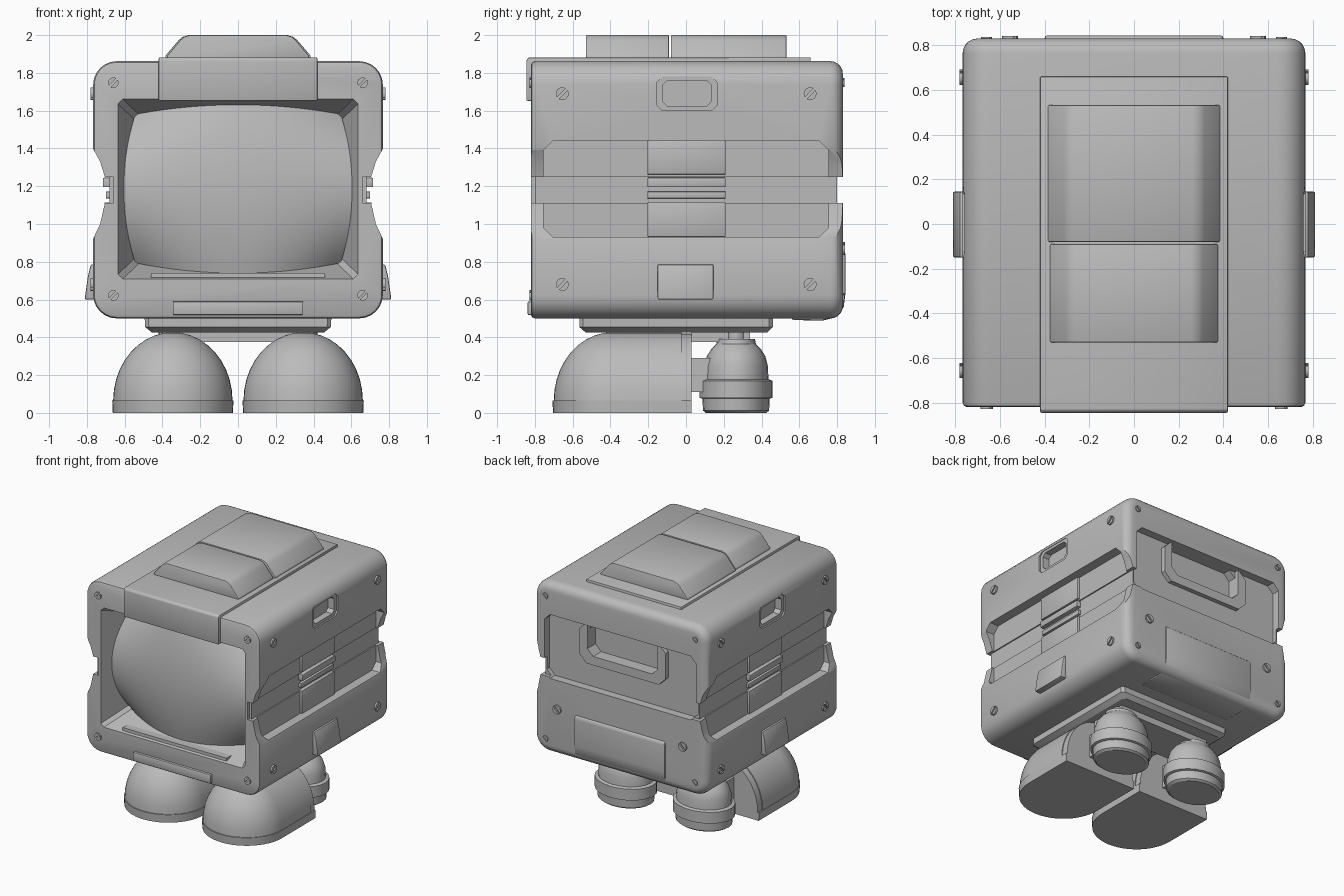
import bpy, bmesh
from math import sin, cos, pi

cube = bpy.data.objects.get("Cube")
if cube:
    bpy.data.objects.remove(cube, do_unlink=True)

grey = bpy.data.materials.new("light_grey")
grey.use_nodes = True
grey.diffuse_color = (0.5, 0.5, 0.5, 1)
grey.node_tree.nodes["Principled BSDF"].inputs["Base Color"].default_value = (0.5, 0.5, 0.5, 1)
parts = []


def finish(name, bm, keep=True):
    bmesh.ops.recalc_face_normals(bm, faces=bm.faces)
    mesh = bpy.data.meshes.new(name)
    bm.to_mesh(mesh)
    bm.free()
    mesh.materials.append(grey)
    ob = bpy.data.objects.new(name, mesh)
    bpy.context.collection.objects.link(ob)
    if keep:
        parts.append(ob)
    return ob


def loft(name, rings, keep=True, bevel=0):
    """Closed skin through rings of equal point count, capped at both ends."""
    bm = bmesh.new()
    loops = [[bm.verts.new(p) for p in ring] for ring in rings]
    n = len(loops[0])
    for a, b in zip(loops, loops[1:]):
        for i in range(n):
            j = (i + 1) % n
            bm.faces.new((a[i], a[j], b[j], b[i]))
    bm.faces.new(loops[0][::-1])
    bm.faces.new(loops[-1])
    if bevel:
        bmesh.ops.recalc_face_normals(bm, faces=bm.faces)
        edges = [e for e in bm.edges if e.calc_face_angle() > 0.6]
        bmesh.ops.bevel(bm, geom=edges, offset=bevel, segments=2, profile=0.5,
                        affect='EDGES', clamp_overlap=True)
    return finish(name, bm, keep)


def prism(name, pts, axis, a, b, keep=True, bevel=0):
    place = {'x': lambda p, d: (d, p[0], p[1]),
             'y': lambda p, d: (p[0], d, p[1]),
             'z': lambda p, d: (p[0], p[1], d)}[axis]
    return loft(name, [[place(p, d) for p in pts] for d in (a, b)], keep, bevel)


def rect(u0, u1, v0, v1, c=0.0):
    """Rectangle with chamfered corners."""
    if not c:
        return [(u0, v0), (u1, v0), (u1, v1), (u0, v1)]
    return [(u0 + c, v0), (u1 - c, v0), (u1, v0 + c), (u1, v1 - c),
            (u1 - c, v1), (u0 + c, v1), (u0, v1 - c), (u0, v0 + c)]


def round_rect(u, v0, v1, r, steps=6):
    pts = []
    for k, (cu, cv) in enumerate([(u - r, v1 - r), (r - u, v1 - r), (r - u, v0 + r), (u - r, v0 + r)]):
        for i in range(steps + 1):
            t = pi / 2 * (k + i / steps)
            pts.append((cu + r * cos(t), cv + r * sin(t)))
    return pts


def cut(target, cutter):
    mod = target.modifiers.new("cut", 'BOOLEAN')
    mod.operation, mod.solver, mod.object = 'DIFFERENCE', 'EXACT', cutter
    bpy.context.view_layer.objects.active = target
    bpy.ops.object.modifier_apply(modifier=mod.name)
    bpy.data.objects.remove(cutter, do_unlink=True)


# Main shell, softly rounded at the front and more at the back
def shell_ring(y, inset):
    return [(x, y, z) for x, z in round_rect(0.767 - inset, 0.5 + inset, 1.862 - inset, 0.125 - inset)]

back = [(0.765 + 0.065 * sin(t), 0.065 * (1 - cos(t))) for t in [pi / 2 * i / 5 for i in range(6)]]
body = loft("body_shell", [shell_ring(y, i) for y, i in [(-0.82, 0.018), (-0.814, 0.006), (-0.80, 0)] + back])

# Tapered screen opening
def opening(x, z0, z1, y):
    return [(u, y, v) for u, v in rect(-x, x, z0, z1, 0.025)]

cut(body, loft("opening_cutter", [opening(0.643, 0.702, 1.668, -0.84),
                                  opening(0.54, 0.80, 1.57, -0.55)], False))

# Recessed sides, waist band and handle slots
for s in (-1, 1):
    cut(body, prism("side_cutter", rect(-0.755, 0.755, 0.93, 1.44, 0.05), 'x', s * 0.69, s * 0.95, False))
    taper = [(0.68, 1.11), (0.705, 1.11), (0.73, 1.0), (0.768, 0.92), (0.9, 0.92),
             (0.9, 1.40), (0.768, 1.40), (0.73, 1.33), (0.705, 1.25), (0.68, 1.25)]
    cut(body, prism("band_cutter", [(s * x, z) for x, z in taper], 'y', -0.95, 0.95, False))
    cut(body, prism("front_band_cutter", rect(s * 0.66, s * 0.9, 1.11, 1.25), 'y', -0.9, -0.80, False))
    cut(body, prism("slot_rim_cutter", rect(-0.155, 0.165, 1.60, 1.78, 0.03), 'x', s * 0.755, s * 0.9, False))
    cut(body, prism("slot_cutter", rect(-0.125, 0.135, 1.625, 1.76, 0.025), 'x', s * 0.70, s * 0.9, False))

# Recessed back with a window
cut(body, prism("back_cutter", rect(-0.67, 0.67, 1.10, 1.61, 0.05), 'y', 0.765, 0.95, False))
cut(body, prism("back_band_cutter", rect(-0.9, 0.9, 1.11, 1.25), 'y', 0.80, 0.95, False))
cut(body, prism("window_cutter", rect(-0.31, 0.31, 1.36, 1.61, 0.05), 'y', 0.70, 0.9, False))
frame = prism("back_window_frame", rect(-0.38, 0.38, 1.29, 1.615, 0.06), 'y', 0.76, 0.80)
cut(frame, prism("frame_cutter", rect(-0.31, 0.31, 1.36, 1.7, 0.05), 'y', 0.7, 0.9, False))

# Bulging picture tube
bm = bmesh.new()
N = 20
grid = []
for i in range(N + 1):
    row = []
    for j in range(N + 1):
        u, v = 2 * i / N - 1, 2 * j / N - 1
        row.append(bm.verts.new((0.605 * u * (1 - 0.1 * v * v),
                                 -0.79 + 0.06 * (u * u + v * v) + 0.09 * u * u * v * v,
                                 1.187 + 0.447 * v * (1 - 0.12 * u * u))))
    grid.append(row)
for i in range(N):
    for j in range(N):
        bm.faces.new((grid[i][j], grid[i + 1][j], grid[i + 1][j + 1], grid[i][j + 1]))
finish("screen", bm)

# Front trim
prism("lower_lip_bar", rect(-0.46, 0.46, 0.70, 0.74), 'y', -0.80, -0.74)
prism("front_tab", rect(-0.345, 0.345, 0.518, 0.59), 'y', -0.838, -0.78, bevel=0.006)

# Brow and roof strip
prism("brow_and_roof_strip", [(-0.845, 1.652), (-0.845, 1.868), (-0.832, 1.882), (0.66, 1.882),
                              (0.66, 1.80), (-0.75, 1.80), (-0.75, 1.652)], 'x', -0.42, 0.42, bevel=0.006)

# Two raised roof covers
half = [(0.385, 1.87), (0.385, 1.89), (0.315, 1.972), (0.295, 1.99), (0.262, 2.0)]
for name, y0, y1, k in (("front_roof_cover", -0.53, -0.09, 0.975), ("rear_roof_cover", -0.08, 0.532, 1.0)):
    prism(name, [(x * k, z) for x, z in half] + [(-x * k, z) for x, z in half[::-1]], 'y', y0, y1, bevel=0.006)

# Side panel column and clips
for s, side in ((1, "left"), (-1, "right")):
    for name, z0, z1, out in (("upper", 1.262, 1.44, 0.708), ("lower", 0.932, 1.115, 0.708),
                              ("bar_a", 1.135, 1.172, 0.70), ("bar_b", 1.195, 1.245, 0.715)):
        prism(f"{side}_column_{name}", rect(-0.205, 0.21, z0, z1), 'x', s * 0.66, s * out, bevel=0.005)
    prism(f"{side}_clip", [(s * x, z) for x, z in [(0.74, 0.60), (0.812, 0.60), (0.795, 0.72), (0.78, 0.785),
                                                   (0.74, 0.79)]], 'y', -0.15, 0.145, bevel=0.008)

# Wrapped plate at the lower back
prism("lower_back_plate", [(0.55, 0.54), (0.56, 0.492), (0.72, 0.488), (0.79, 0.505), (0.835, 0.56), (0.844, 0.63),
                           (0.844, 0.85), (0.83, 0.87), (0.78, 0.87)], 'x', -0.4, 0.4, bevel=0.012)

# Slotted screws, each made of two half discs
def screw(name, axis, u, v, d0, d1, r=0.028, tilt=0.8):
    for half_turn in (0, pi):
        arc = [(r * cos(t), r * sin(t)) for t in [half_turn + 0.2 + (pi - 0.4) * i / 8 for i in range(9)]]
        pts = [(u + p * cos(tilt) - q * sin(tilt), v + p * sin(tilt) + q * cos(tilt)) for p, q in arc]
        prism(name, pts, axis, d0, d1)

for s in (-1, 1):
    for z in (0.622, 1.748):
        screw("front_screw", 'y', s * 0.66, z, -0.79, -0.829)
    for z in (0.61, 1.75):
        screw("back_corner_screw", 'y', s * 0.66, z, 0.78, 0.838, 0.024)
    screw("back_screw", 'y', s * 0.555, 0.87, 0.78, 0.842, 0.035)
    for y in (-0.655, 0.657):
        for z in (0.68, 1.69):
            screw("side_screw", 'x', y, z, s * 0.74, s * 0.78, 0.034)

# Underside plate and hip block
def flat_ring(x, y0, y1, z):
    return [(u, v, z) for u, v in rect(-x, x, y0, y1, 0.02)]

loft("underside_plate", [flat_ring(0.455, -0.53, 0.43, 0.425), flat_ring(0.492, -0.565, 0.46, 0.455),
                         flat_ring(0.495, -0.565, 0.46, 0.52)])
prism("hip_block", rect(-0.40, 0.40, 0.03, 0.34), 'z', 0.375, 0.44)

# Feet: sole, toe cap with back rim, ankle link and heel pod
def foot_ring(cx, w, length, z, back_y, grow=0.0):
    front = [(cx + (w + grow) * cos(t), -0.39 - (length + grow) * sin(t), z)
             for t in [pi * i / 24 for i in range(25)]]
    return front + [(cx - w - grow, back_y, z), (cx + w + grow, back_y, z)]

def oval(cx, r, z):
    return [(cx + 1.25 * r * cos(t), 0.265 + r * sin(t), z) for t in [2 * pi * i / 24 for i in range(24)]]

for s, side in ((1, "left"), (-1, "right")):
    cx = s * 0.345
    loft(f"{side}_sole", [foot_ring(cx, 0.318, 0.313, 0, 0.03), foot_ring(cx, 0.321, 0.318, 0.065, 0.03)])
    for name, y, shrink in (("toe_cap", -0.025, 0), ("back_rim", 0.03, 0.006)):
        rings = []
        for i in range(11):
            t = pi / 2 * min(i / 10, 0.97)
            w = 0.316 * cos(t) - shrink * cos(t)
            z = 0.065 + (0.362 - shrink) * sin(t)
            if name == "toe_cap":
                rings.append(foot_ring(cx, w, 0.31 * cos(t), z, y))
            else:
                rings.append([(cx + a, b, z) for a, b in rect(-w, w, -0.03, y)])
        loft(f"{side}_{name}", rings)
    prism(f"{side}_ankle_link", rect(cx - 0.1, cx + 0.1, 0.11, 0.29), 'y', 0.0, 0.15)
    loft(f"{side}_heel", [oval(cx, r, z) for r, z in (
        (0.16, 0), (0.175, 0.012), (0.178, 0.075), (0.193, 0.08), (0.193, 0.17), (0.172, 0.178),
        (0.168, 0.25), (0.155, 0.30), (0.13, 0.34), (0.105, 0.365), (0.10, 0.39))])
    loft(f"{side}_leg_peg", [oval(cx, 0.06, z) for z in (0.37, 0.45)])

# Smooth shading with sharp edges kept
bpy.ops.object.select_all(action='DESELECT')
for ob in parts:
    ob.select_set(True)
bpy.context.view_layer.objects.active = body
bpy.ops.object.shade_smooth_by_angle(angle=0.55)
